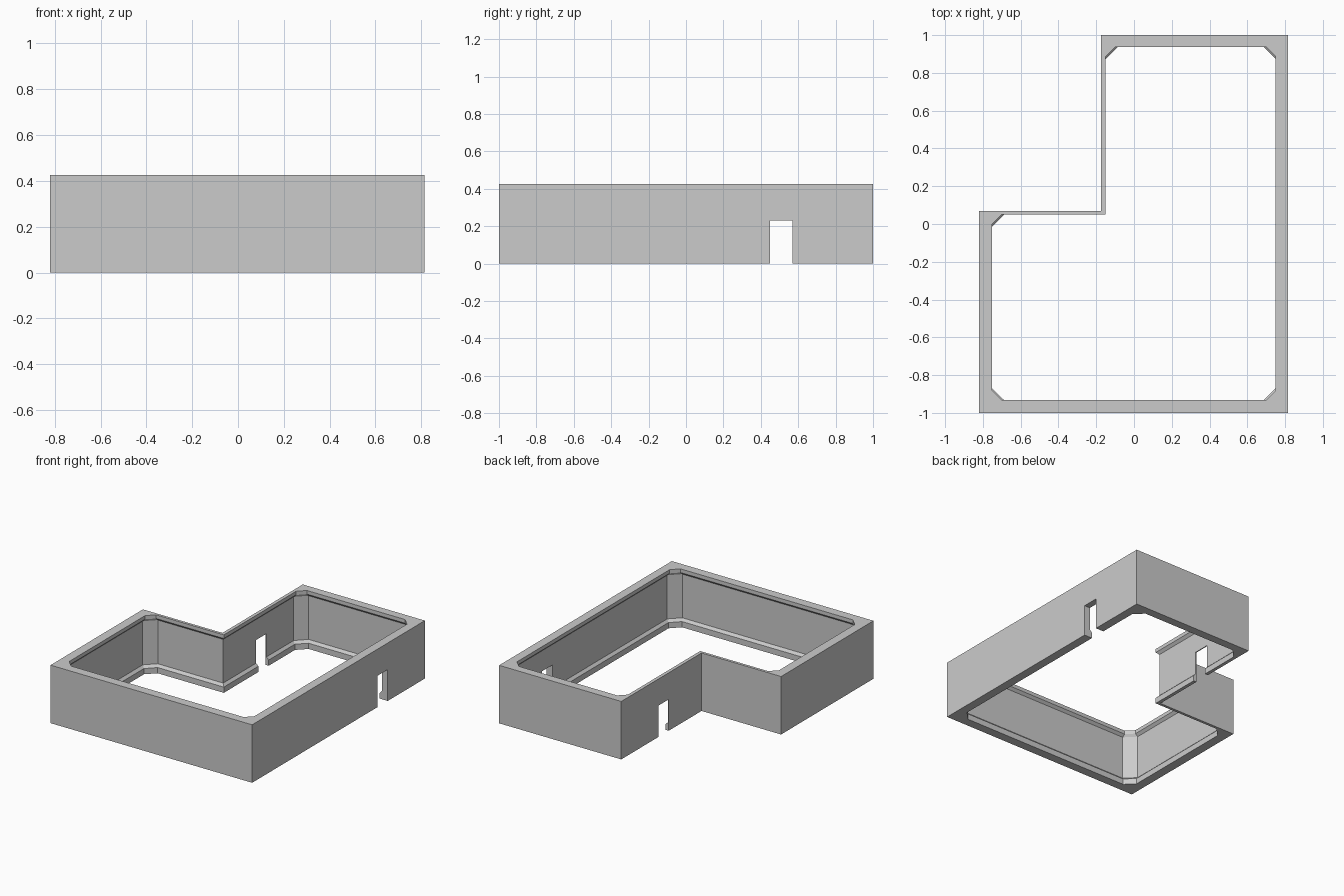
import bpy, bmesh
from mathutils import Vector

if "Cube" in bpy.data.objects:
    bpy.data.objects.remove(bpy.data.objects["Cube"])

H = 0.425          # wall height
DEPTH = 0.018      # how far the mouldings stand out from the wall


def mesh_object(name, bm):
    bmesh.ops.recalc_face_normals(bm, faces=bm.faces)
    me = bpy.data.meshes.new(name)
    bm.to_mesh(me)
    bm.free()
    ob = bpy.data.objects.new(name, me)
    bpy.context.collection.objects.link(ob)
    return ob


def loft(name, rings):
    """Solid from a stack of (outline, z) rings with equal point counts."""
    bm = bmesh.new()
    loops = [[bm.verts.new((x, y, z)) for x, y in pts] for pts, z in rings]
    for a, b in zip(loops, loops[1:]):
        n = len(a)
        for i in range(n):
            j = (i + 1) % n
            bm.faces.new((a[i], a[j], b[j], b[i]))
    bm.faces.new(loops[0][::-1])
    bm.faces.new(loops[-1])
    return mesh_object(name, bm)


def l_shape(x0, x1, y0, y1, xn, yn):
    return [(x0, y0), (x1, y0), (x1, y1), (xn, y1), (xn, yn), (x0, yn)]


def chamfered(pts, c, keep=4):
    """Cut every corner by c except the re-entrant one."""
    out = []
    for i, p in enumerate(pts):
        p = Vector(p)
        if i == keep:
            out.append(tuple(p))
            continue
        for q in (pts[i - 1], pts[(i + 1) % len(pts)]):
            out.append(tuple(p + (Vector(q) - p).normalized() * c))
    return out


def room(d, c):
    """Inner outline pushed d into the walls."""
    return chamfered(l_shape(-0.752 - d, 0.75 + d, -0.933 - d, 0.938 + d,
                             -0.15 - d, 0.05 + d), c)


def cut(target, cutter):
    cutter.hide_render = True
    cutter.hide_set(True)
    m = target.modifiers.new(cutter.name, 'BOOLEAN')
    m.operation = 'DIFFERENCE'
    m.solver = 'EXACT'
    m.object = cutter


# Outer walls
outer = l_shape(-0.82, 0.815, -1, 1, -0.175, 0.07)
walls = loft("room_walls", [(outer, 0), (outer, H)])

# Room cavity: skirting, recessed wall, crown moulding
skirting, wall, crown = room(0, 0.065), room(DEPTH, 0.072), room(0, 0.052)
cavity = loft("room_cavity", [
    (skirting, -0.1), (skirting, 0.042), (wall, 0.06),
    (wall, H - 0.045), (crown, H - 0.027), (crown, H + 0.1)])
cut(walls, cavity)

# One long cutter opens both doorways
door = [(-0.5, 0.45), (1.0, 0.45), (1.0, 0.57), (-0.5, 0.57)]
cut(walls, loft("doorway_cutter", [(door, -0.1), (door, 0.23)]))
